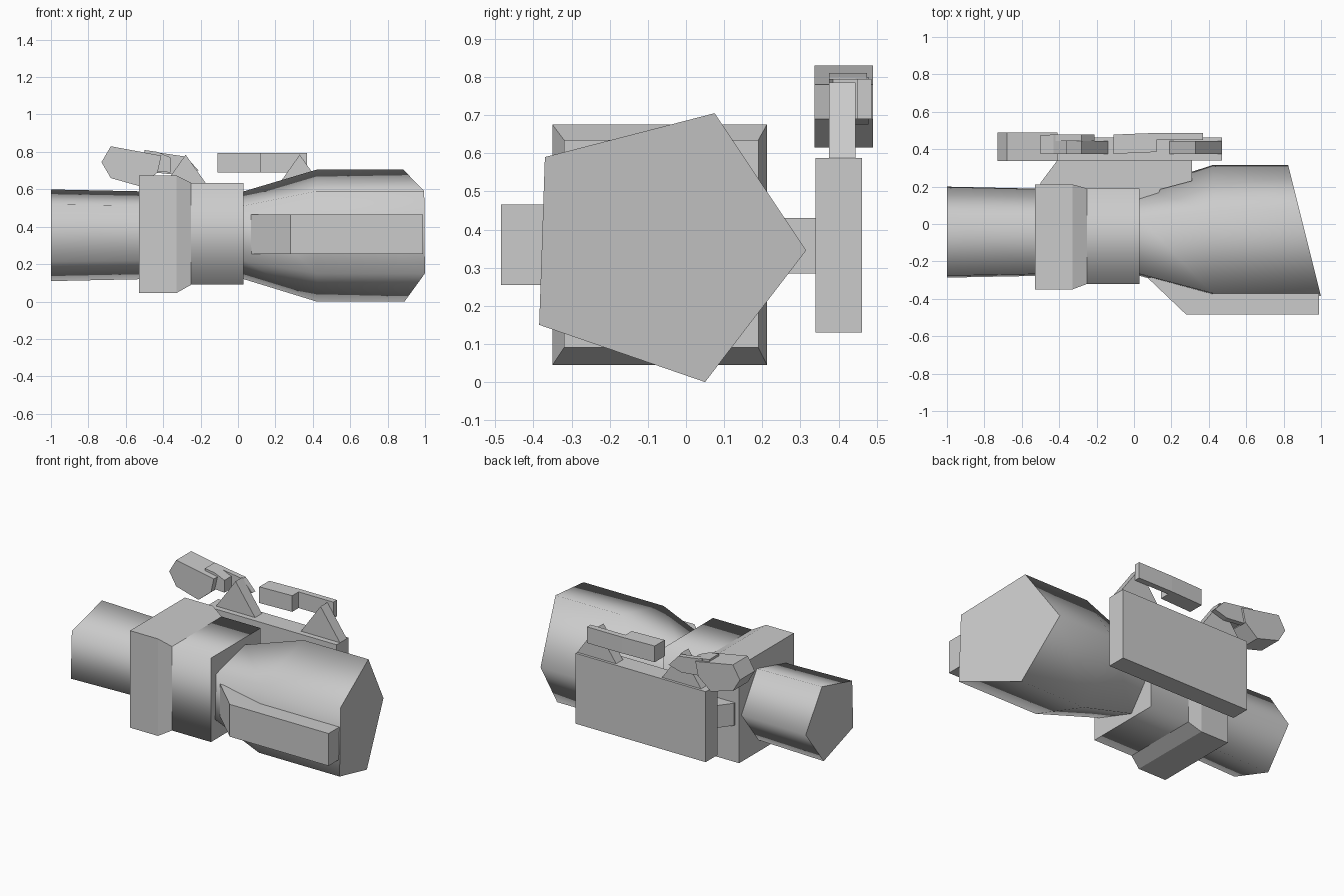
import bpy, bmesh

if "Cube" in bpy.data.objects:
    bpy.data.objects.remove(bpy.data.objects["Cube"])

# Pentagon cross-section of the light body, as (y, z) offsets from its axis
CY, CZ = -0.063, 0.358
PENTA = [(0.378, -0.013), (0.138, 0.347), (-0.307, 0.232),
         (-0.322, -0.208), (0.113, -0.358)]


def loft(name, rings, smooth=False):
    """Skin a list of equal-sized point rings and cap both ends."""
    bm = bmesh.new()
    loops = [[bm.verts.new(p) for p in ring] for ring in rings]
    n = len(rings[0])
    for a, b in zip(loops, loops[1:]):
        for i in range(n):
            j = (i + 1) % n
            bm.faces.new((a[i], a[j], b[j], b[i])).smooth = smooth
    bm.faces.new(loops[0])
    bm.faces.new(loops[-1])
    bmesh.ops.recalc_face_normals(bm, faces=bm.faces)
    mesh = bpy.data.meshes.new(name)
    bm.to_mesh(mesh)
    bm.free()
    ob = bpy.data.objects.new(name, mesh)
    bpy.context.collection.objects.link(ob)
    return ob


def penta(x, s):
    return [(x, CY + y * s, CZ + z * s) for y, z in PENTA]


def rect(x, y0, y1, z0, z1):
    return [(x, y0, z0), (x, y1, z0), (x, y1, z1), (x, y0, z1)]


def box(name, x0, x1, *yz):
    return loft(name, [rect(x0, *yz), rect(x1, *yz)])


def plan(name, pts, z0, z1):
    """Extrude an (x, y) outline upwards."""
    return loft(name, [[(x, y, z) for x, y in pts] for z in (z0, z1)])


def side(name, pts, y0, y1):
    """Extrude an (x, z) outline along y."""
    return loft(name, [[(x, y, z) for x, z in pts] for y in (y0, y1)])


# Rear tube
loft("rear_tube", [penta(-1, 0.695), penta(-0.5, 0.665)], True)

# Head, flaring forward and cut off at a slant
front = [(0.903 - 0.25 * y, y, z) for _, y, z in penta(0, 1)]
loft("head", [penta(0.0, 0.655), penta(0.03, 0.665), penta(0.42, 1), front], True)

# Square mounting block with tapered front, and collar
big, small = (-0.35, 0.212, 0.045, 0.675), (-0.32, 0.19, 0.09, 0.635)
loft("mount_block", [rect(-0.53, *big), rect(-0.33, *big), rect(-0.25, *small)])
loft("collar", [rect(-0.25, *small), rect(0.03, *small)], True)

# Wedge-ended switch housing on the near side of the head
plan("switch_housing", [(0.07, -0.285), (0.28, -0.485), (0.99, -0.485),
                        (0.99, -0.36), (0.42, -0.30)], 0.255, 0.465)

# Far-side connector and plate
plan("connector", [(-0.5, 0.2), (-0.5, 0.22), (-0.41, 0.34), (0.31, 0.34),
                   (0.31, 0.23), (0.14, 0.185), (0.1, 0.1)], 0.285, 0.43)
box("side_plate", -0.465, 0.47, 0.34, 0.462, 0.13, 0.587)

# Triangular lugs on the plate
for i, x in enumerate((-0.28, 0.33)):
    side(f"lug_{i + 1}", [(x - 0.14, 0.587), (x + 0.14, 0.587), (x, 0.785)],
         0.375, 0.445)

# Front lever: thick grip and thin arm beside the lug
plan("front_lever", [(-0.11, 0.375), (0.12, 0.385), (0.12, 0.45), (0.37, 0.45),
                     (0.37, 0.487), (0.12, 0.487), (-0.11, 0.478)], 0.69, 0.795)

# Rear lever: tilted grip, knuckle and arm
side("rear_lever_grip", [(-0.73, 0.745), (-0.68, 0.83), (-0.41, 0.78),
                         (-0.43, 0.69), (-0.52, 0.615), (-0.68, 0.66)], 0.337, 0.49)
side("rear_lever_knuckle", [(-0.5, 0.81), (-0.43, 0.80), (-0.36, 0.77),
                            (-0.36, 0.69), (-0.5, 0.70)], 0.375, 0.475)
side("rear_lever_arm", [(-0.45, 0.80), (-0.28, 0.775), (-0.21, 0.70),
                        (-0.30, 0.675), (-0.45, 0.69)], 0.445, 0.478)
